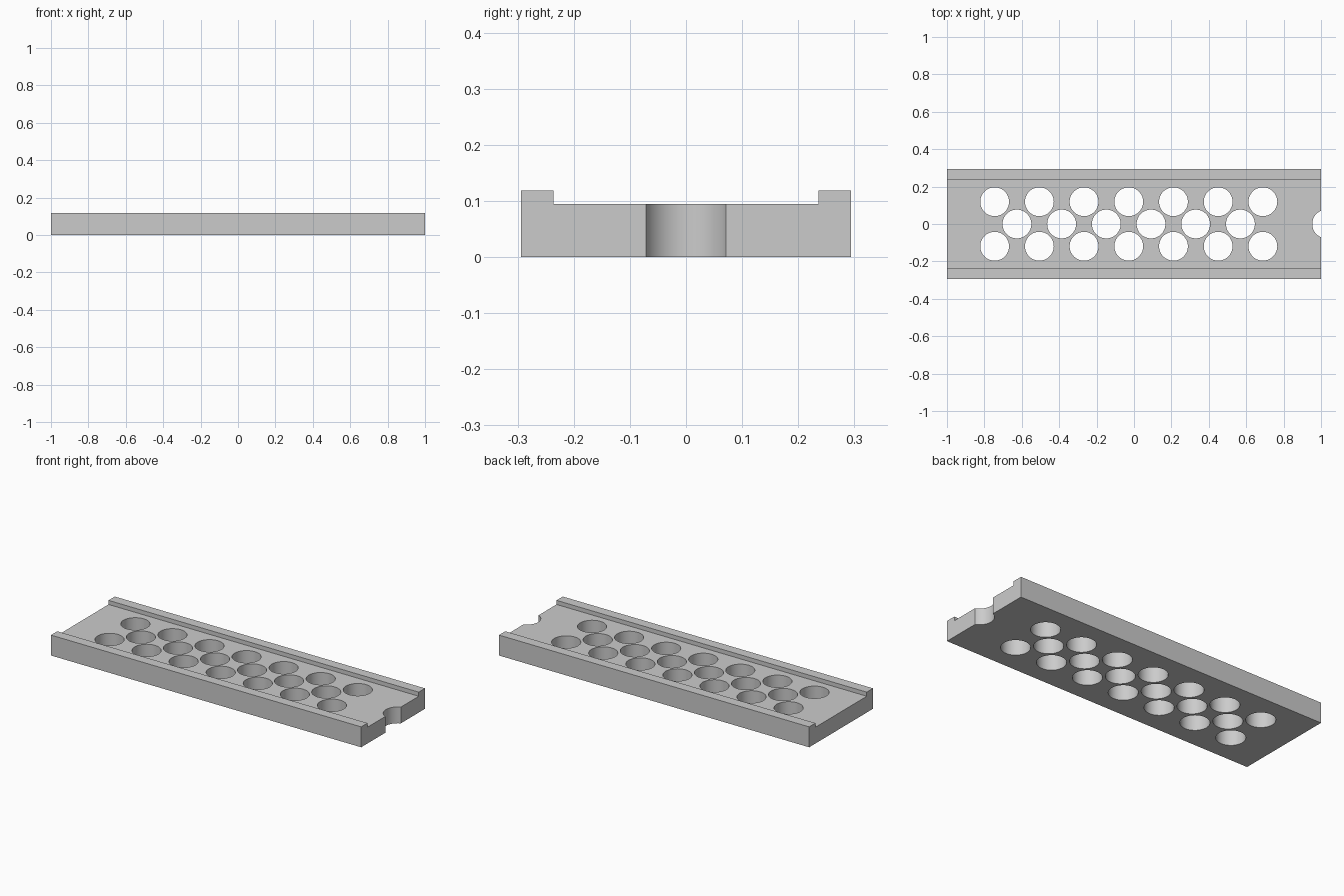
import bpy
import bmesh
from math import radians
from mathutils import Matrix

cube = bpy.data.objects.get("Cube")
if cube:
    bpy.data.objects.remove(cube, do_unlink=True)

LENGTH, HALF_WIDTH, HEIGHT = 2.0, 0.294, 0.119
FLOOR, RAIL_INNER = 0.095, 0.236
RADIUS, PITCH, ROW_Y = 0.077, 0.239, 0.119

# Plain grey material
grey = bpy.data.materials.new("plain_grey")
grey.use_nodes = True
colour = (0.6, 0.6, 0.6, 1)
grey.diffuse_color = colour
grey.node_tree.nodes["Principled BSDF"].inputs["Base Color"].default_value = colour


def add_object(name, bm):
    bmesh.ops.recalc_face_normals(bm, faces=bm.faces)
    mesh = bpy.data.meshes.new(name)
    bm.to_mesh(mesh)
    bm.free()
    mesh.materials.append(grey)
    obj = bpy.data.objects.new(name, mesh)
    bpy.context.collection.objects.link(obj)
    return obj


# Channel-shaped plate: half profile mirrored, extruded along x
half = [(HALF_WIDTH, 0), (HALF_WIDTH, HEIGHT), (RAIL_INNER, HEIGHT), (RAIL_INNER, FLOOR)]
profile = half + [(-y, z) for y, z in reversed(half)]
bm = bmesh.new()
end = bm.faces.new([bm.verts.new((-LENGTH / 2, y, z)) for y, z in profile])
swept = bmesh.ops.extrude_face_region(bm, geom=[end])["geom"]
bmesh.ops.translate(bm, vec=(LENGTH, 0, 0),
                    verts=[v for v in swept if isinstance(v, bmesh.types.BMVert)])
plate = add_object("railed_plate", bm)

# Hole centres: two outer rows, a staggered middle row and the end notch
centres = [(-0.745 + i * PITCH, side * ROW_Y) for i in range(7) for side in (-1, 1)]
centres += [(-0.626 + i * PITCH, 0) for i in range(6)]
centres.append((1.03, 0))
bm = bmesh.new()
for x, y in centres:
    bmesh.ops.create_cone(bm, cap_ends=True, segments=64, radius1=RADIUS, radius2=RADIUS,
                          depth=0.4, matrix=Matrix.Translation((x, y, 0.05)))
cutter = add_object("hole_cutter", bm)
cutter.hide_render = True

# Cut the holes and bake the result
cut = plate.modifiers.new("holes", "BOOLEAN")
cut.operation = "DIFFERENCE"
cut.solver = "EXACT"
cut.object = cutter
bpy.ops.object.select_all(action="DESELECT")
bpy.context.view_layer.objects.active = plate
plate.select_set(True)
bpy.ops.object.modifier_apply(modifier=cut.name)
bpy.data.objects.remove(cutter, do_unlink=True)

# Smooth hole walls, crisp edges elsewhere
bpy.ops.object.shade_smooth_by_angle(angle=radians(30))
